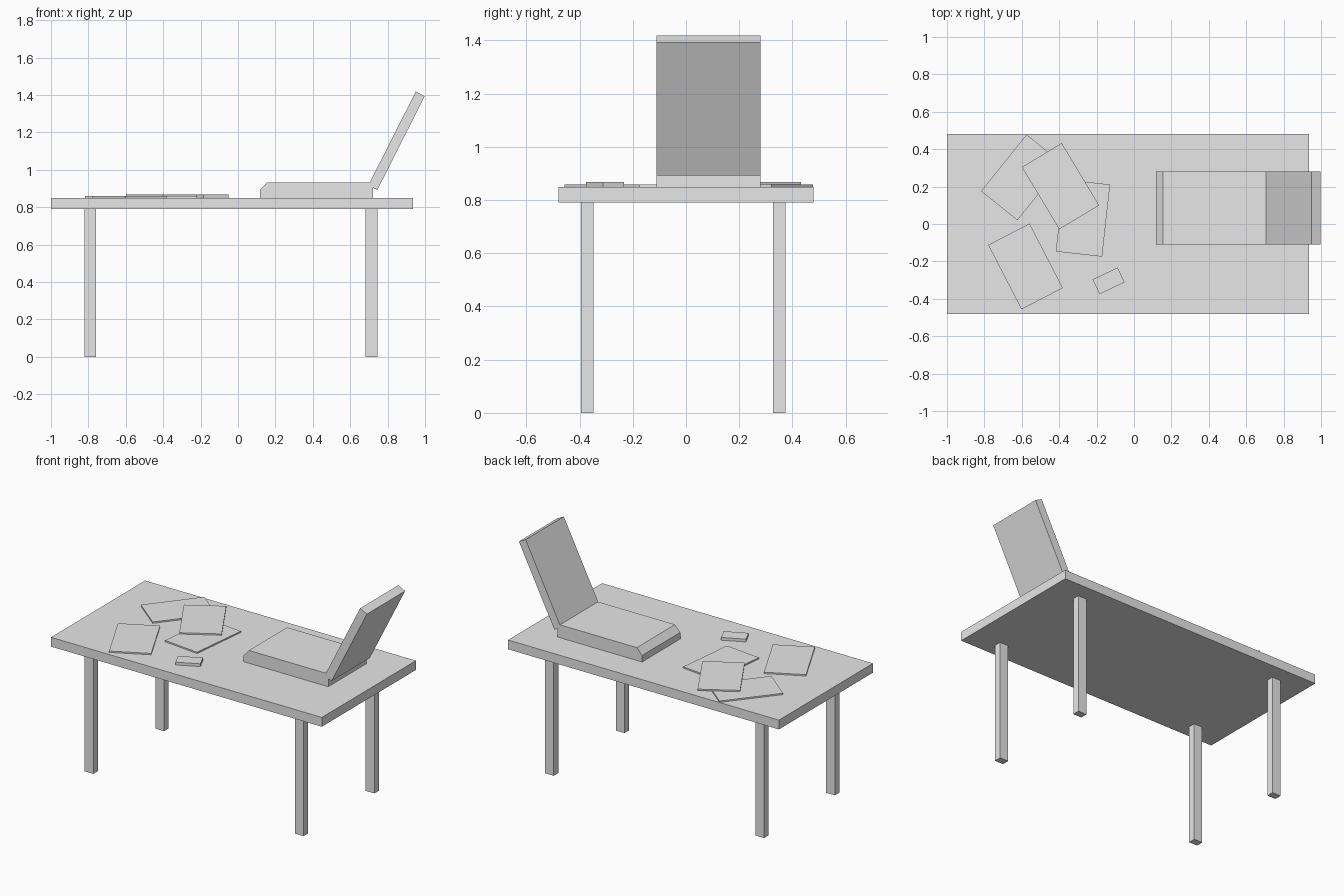
import bpy
from math import radians
from mathutils import Matrix

cube = bpy.data.objects.get("Cube")
if cube:
    bpy.data.objects.remove(cube, do_unlink=True)

# Single plain grey
grey = bpy.data.materials.new("plain_grey")
grey.use_nodes = True
COLOUR = (0.8, 0.8, 0.8, 1)
grey.diffuse_color = COLOUR
grey.node_tree.nodes["Principled BSDF"].inputs["Base Color"].default_value = COLOUR


def prism(name, outline, depth, matrix):
    """Extrude a counter-clockwise outline along local z, then place it."""
    n = len(outline)
    verts = [(x, y, z) for z in (0, depth) for x, y in outline]
    faces = [tuple(reversed(range(n))), tuple(range(n, 2 * n))]
    faces += [(i, (i + 1) % n, n + (i + 1) % n, n + i) for i in range(n)]
    mesh = bpy.data.meshes.new(name)
    mesh.from_pydata(verts, [], faces)
    mesh.transform(matrix)
    mesh.materials.append(grey)
    obj = bpy.data.objects.new(name, mesh)
    bpy.context.collection.objects.link(obj)
    return obj


def slab(name, x, y, z, length, width, height, angle=0):
    """Box centred on x, y, standing on z and turned about the vertical."""
    a, b = length / 2, width / 2
    place = Matrix.Translation((x, y, z)) @ Matrix.Rotation(radians(angle), 4, "Z")
    return prism(name, [(-a, -b), (a, -b), (a, b), (-a, b)], height, place)


# Table
TOP = 0.85
UNDERSIDE = 0.79
slab("table_top", -0.0325, 0, UNDERSIDE, 1.935, 0.96, TOP - UNDERSIDE)
for side, x in (("right", -0.789), ("left", 0.714)):
    for end, y in (("front", -0.371), ("back", 0.351)):
        slab(f"{end}_{side}_leg", x, y, 0, 0.062, 0.047, UNDERSIDE)

# Laptop: side profiles in x and z, extruded forward from the rear edge
LAPTOP_WIDTH = 0.39
profile_plane = Matrix.Translation((0, 0.28, 0)) @ Matrix.Rotation(radians(90), 4, "X")
prism("laptop_base",
      [(0.118, TOP), (0.722, TOP), (0.722, 0.933), (0.155, 0.933), (0.118, 0.892)],
      LAPTOP_WIDTH, profile_plane)
prism("laptop_screen",
      [(0.697, 0.917), (0.745, 0.892), (0.998, 1.393), (0.95, 1.418)],
      LAPTOP_WIDTH, profile_plane)

# Loose sheets, the last one lying across the others
SHEET = 0.009
sheets = [(-0.599, 0.249, 0, 51.2), (-0.273, 0.032, 0, 83.7),
          (-0.58, -0.227, 0, -62.7), (-0.393, 0.202, SHEET, -59)]
for i, (x, y, lift, angle) in enumerate(sheets, 1):
    slab(f"paper_sheet_{i}", x, y, TOP + lift, 0.388, 0.249, SHEET, angle)

# Small box beside the sheets
slab("small_box", -0.136, -0.304, TOP, 0.148, 0.087, 2 * SHEET, 25.5)
